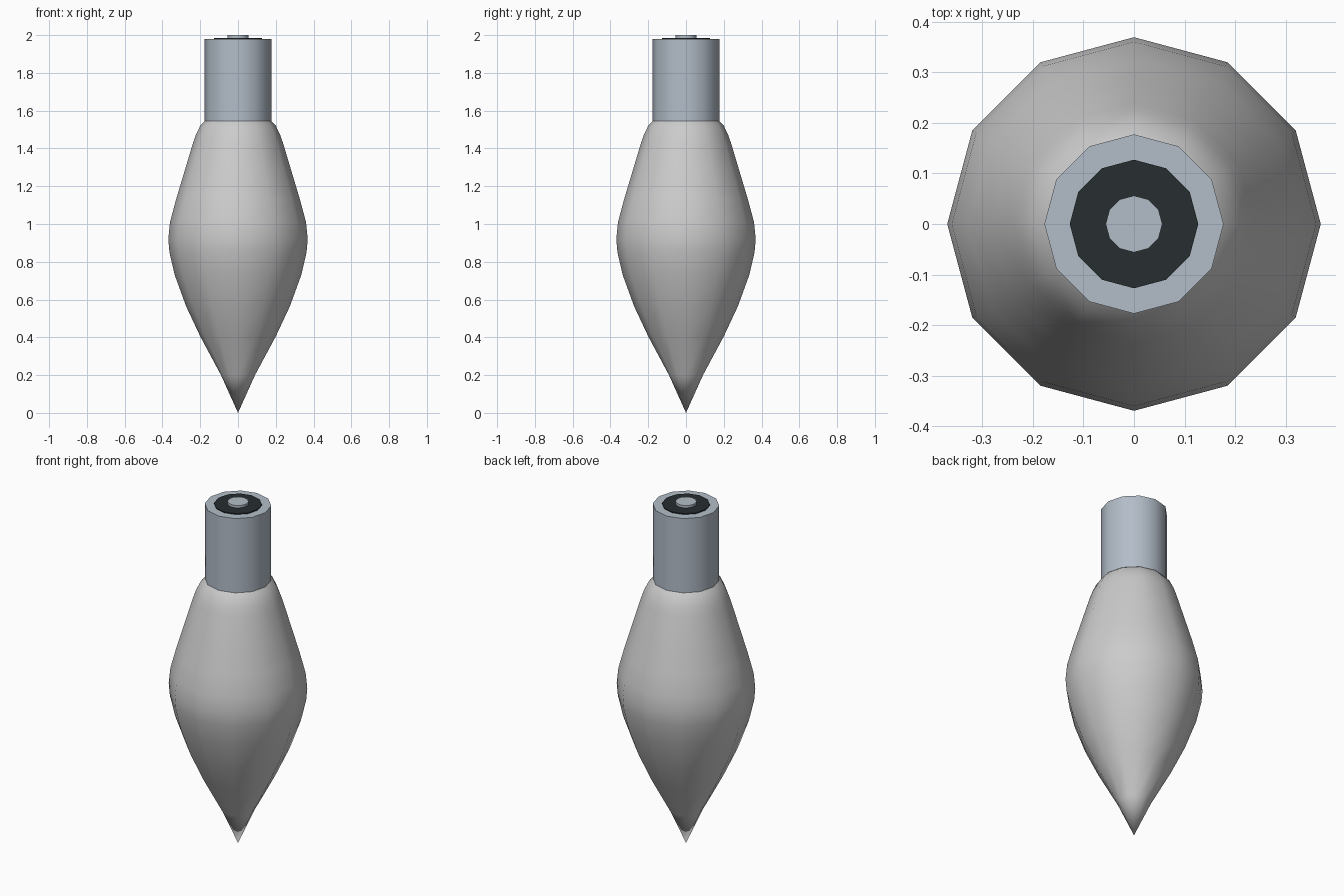
import bpy, math

if "Cube" in bpy.data.objects:
    bpy.data.objects.remove(bpy.data.objects["Cube"])

SIDES = 12


def material(name, rgb):
    m = bpy.data.materials.new(name)
    m.diffuse_color = (*rgb, 1.0)
    m.use_nodes = True
    m.node_tree.nodes["Principled BSDF"].inputs["Base Color"].default_value = m.diffuse_color
    return m


def lathe(name, profile, mat=None):
    """Revolve (radius, z) points about z; radius 0 closes to a single point."""
    verts, rings, faces = [], [], []
    for r, z in profile:
        start = len(verts)
        n = SIDES if r > 0 else 1
        for i in range(n):
            a = 2 * math.pi * i / SIDES
            verts.append((r * math.cos(a), r * math.sin(a), z))
        rings.append([start + i % n for i in range(SIDES)])
    for lo, hi in zip(rings, rings[1:]):
        for i in range(SIDES):
            j = (i + 1) % SIDES
            loop = [lo[i], lo[j], hi[j], hi[i]]
            faces.append(list(dict.fromkeys(loop)))
    # flat caps on open ends
    if profile[0][0] > 0:
        faces.append(rings[0][::-1])
    if profile[-1][0] > 0:
        faces.append(rings[-1])
    mesh = bpy.data.meshes.new(name)
    mesh.from_pydata(verts, [], faces)
    mesh.update()
    ob = bpy.data.objects.new(name, mesh)
    bpy.context.collection.objects.link(ob)
    if mat:
        mesh.materials.append(mat)
    bpy.ops.object.select_all(action='DESELECT')
    ob.select_set(True)
    bpy.context.view_layer.objects.active = ob
    bpy.ops.object.shade_smooth_by_angle(angle=math.radians(42))
    return ob


metal = material("metal", (0.45, 0.51, 0.58))
black = material("insulator_black", (0.02, 0.027, 0.03))

# pointed glass bulb
lathe("glass_bulb", [(0, 0), (0.09, 0.2), (0.2, 0.405), (0.275, 0.565),
                     (0.335, 0.73), (0.363, 0.85), (0.369, 0.92), (0.36, 1.01),
                     (0.328, 1.13), (0.283, 1.28), (0.238, 1.43), (0.222, 1.475),
                     (0.2, 1.52), (0.176, 1.545)])

# metal base sleeve
lathe("base_sleeve", [(0.177, 1.545), (0.177, 1.98)], metal)

# insulating disc and contact on the end
lathe("insulator_disc", [(0.127, 1.97), (0.127, 1.986)], black)
lathe("end_contact", [(0.056, 1.975), (0.056, 2.0)], metal)
